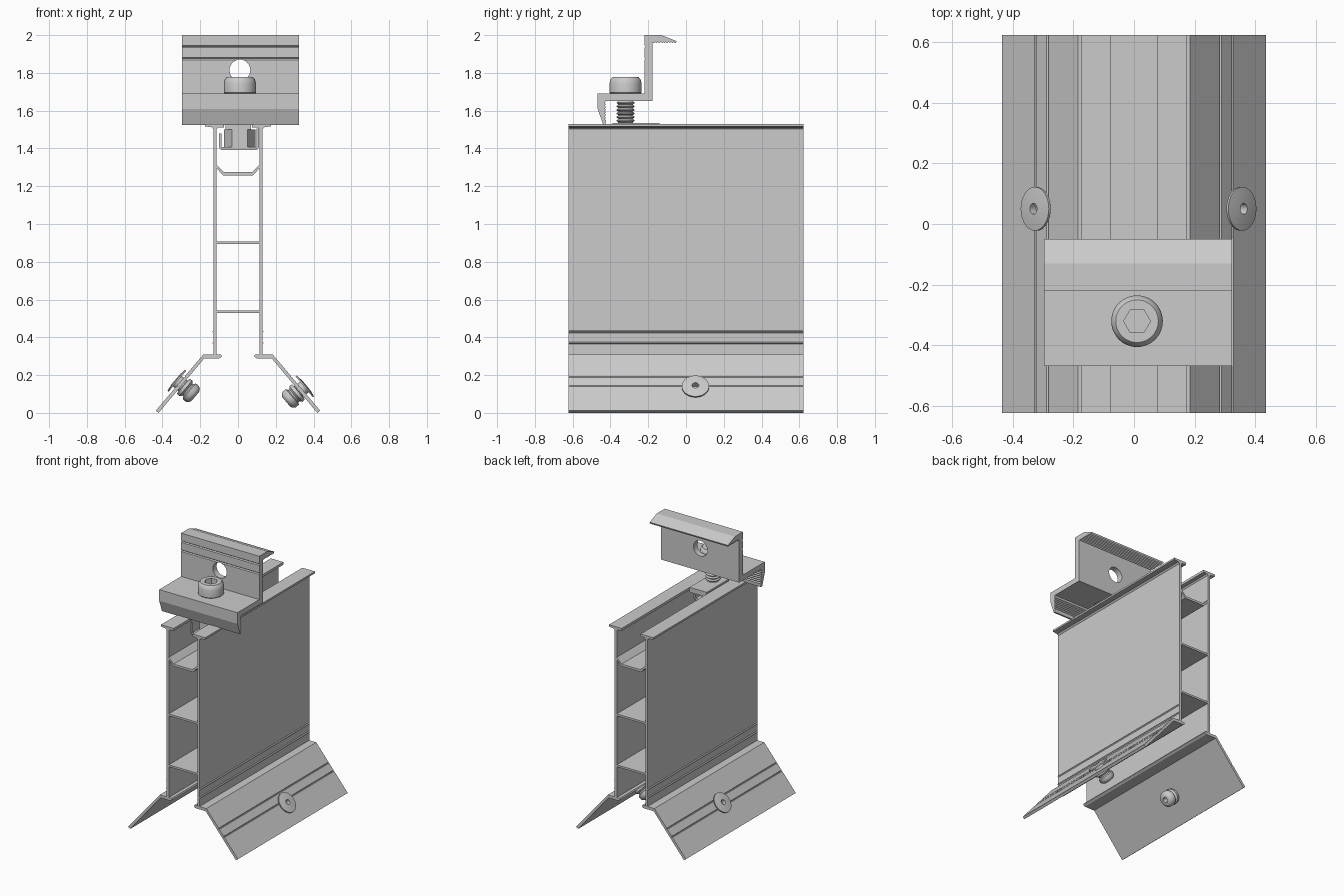
import bpy, bmesh, math

if "Cube" in bpy.data.objects:
    bpy.data.objects.remove(bpy.data.objects["Cube"])

COS, SIN = math.cos, math.sin


def make(name, bm, smooth=False):
    bmesh.ops.recalc_face_normals(bm, faces=bm.faces)
    me = bpy.data.meshes.new(name)
    bm.to_mesh(me)
    bm.free()
    ob = bpy.data.objects.new(name, me)
    bpy.context.collection.objects.link(ob)
    if smooth:
        bpy.ops.object.select_all(action='DESELECT')
        ob.select_set(True)
        bpy.context.view_layer.objects.active = ob
        bpy.ops.object.shade_smooth_by_angle(angle=math.radians(35))
    return ob


def extrude(name, pts, axis, a, b):
    """Extrude a 2D outline along x (pts = y,z), y (pts = x,z) or z (pts = x,y)."""
    def place(p, t):
        return {'x': (t, *p), 'y': (p[0], t, p[1]), 'z': (*p, t)}[axis]
    bm = bmesh.new()
    lo = [bm.verts.new(place(p, a)) for p in pts]
    hi = [bm.verts.new(place(p, b)) for p in pts]
    bm.faces.new(lo)
    bm.faces.new(hi)
    for i in range(len(pts)):
        j = (i + 1) % len(pts)
        bm.faces.new((lo[i], lo[j], hi[j], hi[i]))
    return make(name, bm)


def lathe(name, pts, seg=40, closed=False):
    """Revolve (r,z) points round z; closed joins the outline into a ring, else ends are capped."""
    bm = bmesh.new()
    rings = [[bm.verts.new((r * COS(k * math.tau / seg), r * SIN(k * math.tau / seg), z))
              for k in range(seg)] for r, z in pts]
    for i in range(len(pts) if closed else len(pts) - 1):
        p, q = rings[i], rings[(i + 1) % len(pts)]
        for k in range(seg):
            m = (k + 1) % seg
            bm.faces.new((p[k], p[m], q[m], q[k]))
    if not closed:
        bm.faces.new(rings[0])
        bm.faces.new(rings[-1])
    return make(name, bm, True)


def ngon(n, r, cx=0, cy=0, turn=0):
    return [(cx + r * COS(turn + k * math.tau / n), cy + r * SIN(turn + k * math.tau / n)) for k in range(n)]


def cut(ob, cutter):
    mod = ob.modifiers.new("cut", 'BOOLEAN')
    mod.operation, mod.solver, mod.object = 'DIFFERENCE', 'EXACT', cutter
    bpy.context.view_layer.objects.active = ob
    bpy.ops.object.modifier_apply(modifier=mod.name)
    bpy.data.objects.remove(cutter)


def box(name, x0, x1, y0, y1, z0, z1):
    return extrude(name, [(x0, z0), (x1, z0), (x1, z1), (x0, z1)], 'y', y0, y1)


# Rail sides: top flange, tall wall, angled foot with shallow grooves
L = 0.622


def slope(t, d=0):
    return (0.185 + 0.25 * t - 0.764 * d, 0.308 - 0.296 * t - 0.645 * d)


side = [(.075, 1.53), (.175, 1.53), (.175, 1.517), (.14, 1.512), (.13, 1.502)]
for z in (.43, .37):
    side += [(.13, z + .006), (.136, z), (.13, z - .006)]
side += [(.13, .308), slope(0)]
for t in (.4, .56):
    side += [slope(t - .012), slope(t, .005), slope(t + .012)]
side += [slope(1), (.42, 0), (.179, .288), (.1, .288), (.085, .298), (.09, .308),
         (.113, .308), (.113, 1.502), (.105, 1.512), (.075, 1.512)]
for name, s in (("rail_side_right", 1), ("rail_side_left", -1)):
    extrude(name, [(s * x, z) for x, z in side], 'y', -L, L)

# Cross webs between the walls
for i, z in enumerate((.535, .9)):
    box(f"rail_web_{i + 1}", -.115, .115, -L, L, z - .007, z + .007)
extrude("rail_channel_floor", [(-.115, 1.315), (-.075, 1.274), (.075, 1.274), (.115, 1.315),
                               (.115, 1.297), (.08, 1.258), (-.08, 1.258), (-.115, 1.297)], 'y', -L, L)

# Foot rivets: washer outside, hollow crimped body inside
rivet = [(.018, .030), (.03, .030), (.072, .024), (.072, .016), (.036, .016), (.036, -.022), (.052, -.024),
         (.054, -.042), (.042, -.052), (.042, -.06), (.054, -.066), (.054, -.088),
         (.046, -.1), (.034, -.108), (.018, -.108)]
for name, x, z, s in (("rivet_right", .3385, .127, 1), ("rivet_left", -.3085, .157, -1)):
    ob = lathe(name, rivet, 32, True)
    ob.location = (x, .05, z)
    ob.rotation_euler = (0, s * math.radians(50), 0)

# Panel clamp: stepped profile with toothed lip and toothed front leg
clamp = [(-.468, 1.69), (-.22, 1.69)]
for z in (1.875, 1.94):
    clamp += [(-.22, z - .006), (-.213, z), (-.22, z + .006)]
clamp += [(-.22, 2.0), (-.13, 2.0), (-.05, 1.968), (-.055, 1.956)]
for i in range(8):
    y = -.065 - i * .014
    clamp += [(y, 1.964), (y - .007, 1.957)]
clamp += [(-.178, 1.963), (-.178, 1.652), (-.424, 1.652)]
for i in range(7):
    z = 1.64 - i * .014
    clamp += [(-.43, z), (-.424, z - .007)]
clamp += [(-.426, 1.525), (-.438, 1.525), (-.468, 1.61)]
clamp_ob = extrude("panel_clamp", clamp, 'x', -.297, .323)
cut(clamp_ob, extrude("hole_cutter", ngon(40, .055, .01, 1.815), 'y', -.3, -.1))

# Socket head bolt with ribbed thread
BX, BY = .01, -.32
head = lathe("bolt_head", [(.078, 1.688), (.085, 1.695), (.085, 1.745), (.08, 1.765), (.07, 1.777)], 48)
cut(head, extrude("socket_cutter", ngon(6, .044), 'z', 1.725, 1.85))
thread = [(.036, 1.40)]
for i in range(15):
    z = 1.405 + i * .019
    thread += [(.038, z), (.048, z + .0075), (.048, z + .0105), (.038, z + .018)]
shaft = lathe("bolt_shaft", thread + [(.038, 1.7)], 32)
for ob in (head, shaft):
    ob.location = (BX, BY, 0)

# Channel nut: hex nut held in a small cage under the rail flanges
extrude("hex_nut", ngon(6, .083, BX, BY), 'z', 1.408, 1.5)
extrude("nut_cage", [(-.1, 1.48), (-.1, 1.405), (-.09, 1.393), (.1, 1.393), (.11, 1.405), (.11, 1.505),
                     (.098, 1.505), (.098, 1.407), (-.088, 1.407), (-.088, 1.48)], 'y', -.39, -.25)
box("nut_plate", -.066, .07, -.39, -.14, 1.5, 1.535)
